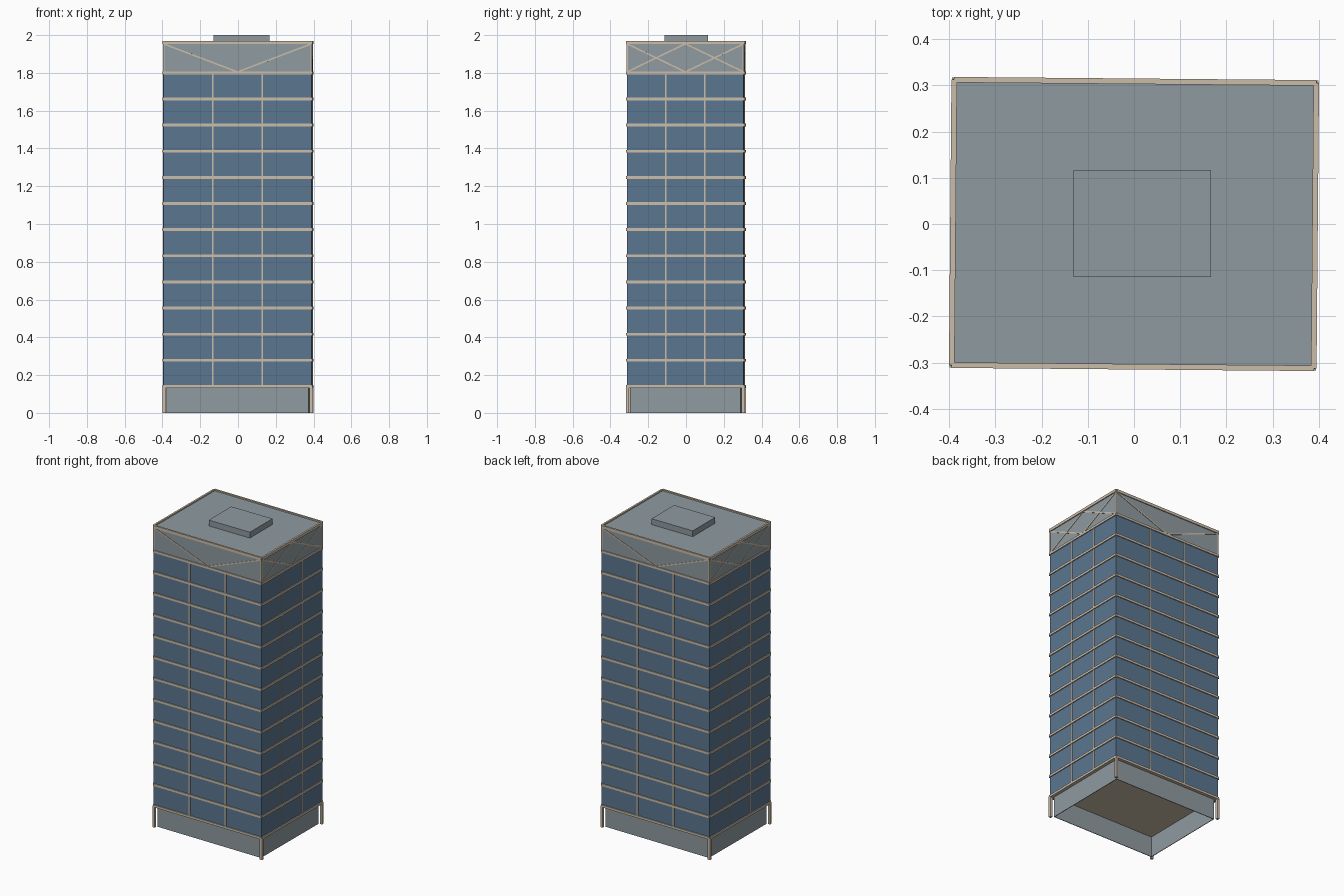
import bpy
from math import pi, atan2, hypot, radians
from mathutils import Matrix, Vector

if "Cube" in bpy.data.objects:
    bpy.data.objects.remove(bpy.data.objects["Cube"], do_unlink=True)


def material(name, rgb):
    m = bpy.data.materials.new(name)
    m.use_nodes = True
    m.diffuse_color = (*rgb, 1)
    m.node_tree.nodes["Principled BSDF"].inputs["Base Color"].default_value = (*rgb, 1)
    return m


GLASS = material("blue glass", (0.105, 0.18, 0.275))
GREY = material("grey panel", (0.275, 0.325, 0.352))
TRIM = material("beige trim", (0.6, 0.51, 0.40))

HX, HY = 0.392, 0.309            # half width and half depth
Z0, Z1, ZTOP = 0.14, 1.80, 1.962  # lobby, glass and crown levels
FLOORS = 12
SKEW = Matrix.Rotation(radians(-0.5), 4, 'Z')


def box(name, size, centre, mat, frame=SKEW, tilt=0.0):
    bpy.ops.mesh.primitive_cube_add(size=1)
    ob = bpy.context.object
    ob.name = ob.data.name = name
    spin = Matrix.Rotation(-tilt, 4, 'Y')
    ob.data.transform(Matrix.Translation(Vector(centre)) @ spin @ Matrix.Diagonal((*size, 1)))
    ob.matrix_world = frame
    ob.data.materials.append(mat)
    return ob


# Main volumes
box("glass_tower", (2 * HX, 2 * HY, Z1 - Z0), (0, 0, (Z0 + Z1) / 2), GLASS)
box("crown", (2 * HX, 2 * HY, ZTOP - Z1), (0, 0, (ZTOP + Z1) / 2), GREY)
box("lobby_soffit", (2 * HX, 2 * HY, 0.008), (0, 0, Z0 - 0.002), TRIM)
box("roof_plant", (0.297, 0.232, 0.045), (0.018, 0.001, 1.9775), GREY, Matrix())

# Each side is built in its own frame: x along the wall, -y outward
for side, half, out, turn in (("front", HX, HY, 0), ("right", HY, HX, pi / 2),
                              ("back", HX, HY, pi), ("left", HY, HX, -pi / 2)):
    frame = SKEW @ Matrix.Rotation(turn, 4, 'Z')

    # Floor bands and parapet rail
    step = (Z1 - Z0) / FLOORS
    for i in range(FLOORS + 1):
        box(f"{side}_floor_band", (2 * half, 0.012, 0.015),
            (0, -out, Z0 + i * step), TRIM, frame)
    box(f"{side}_roof_rail", (2 * half, 0.012, 0.018), (0, -out, 1.961), TRIM, frame)

    # Mullions
    for s in (-1, 1):
        box(f"{side}_mullion", (0.009, 0.006, Z1 - Z0),
            (s * half / 3, -out, (Z0 + Z1) / 2), TRIM, frame)

    # Crown braces: a wide V on the long sides, two crosses on the short ones
    lo, hi = Z1 + 0.005, ZTOP - 0.008
    if half == HX:
        braces = [(-half, hi, 0, lo), (0, lo, half, hi)]
    else:
        braces = [(a, p, a + half, q) for a in (-half, 0) for p, q in ((lo, hi), (hi, lo))]
    for xa, za, xb, zb in braces:
        box(f"{side}_crown_brace", (hypot(xb - xa, zb - za), 0.005, 0.008),
            ((xa + xb) / 2, -out, (za + zb) / 2), TRIM, frame, atan2(zb - za, xb - xa))

    # Recessed lobby wall, open underneath
    box(f"{side}_lobby_wall", (2 * half - 0.034, 0.004, Z0),
        (0, -out + 0.019, Z0 / 2), GREY, frame)

# Corner columns and crown posts
for sx in (-1, 1):
    for sy in (-1, 1):
        box("corner_column", (0.016, 0.016, Z0), (sx * (HX - 0.003), sy * (HY - 0.003), Z0 / 2), TRIM)
        box("crown_post", (0.008, 0.008, ZTOP - Z1), (sx * (HX - 0.002), sy * (HY - 0.002), (Z1 + ZTOP) / 2), TRIM)
